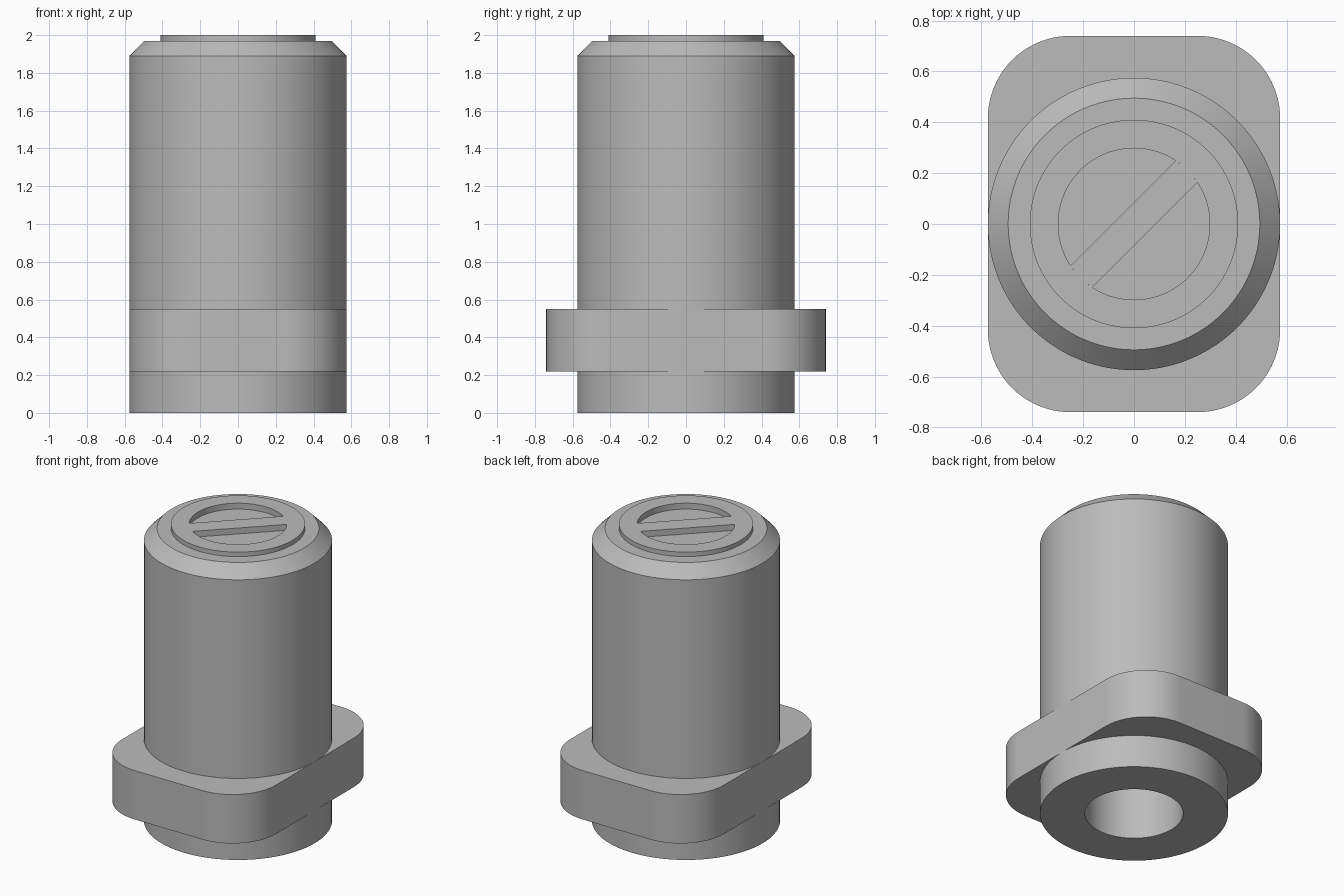
import bpy
import bmesh
from math import sin, cos, pi, radians, asin
from mathutils import Vector

cube = bpy.data.objects.get("Cube")
if cube:
    bpy.data.objects.remove(cube, do_unlink=True)

grey = bpy.data.materials.new("plain grey")
grey.use_nodes = True
grey.diffuse_color = (0.5, 0.5, 0.5, 1)
grey.node_tree.nodes["Principled BSDF"].inputs["Base Color"].default_value = (0.5, 0.5, 0.5, 1)

BODY_R = 0.575
BORE_R = 0.3
RECESS_R = 0.298
RECESS_Z = 1.96
TOP = 2.0


def finish(name, bm):
    """Turn a bmesh into a smooth object with sharp edges kept."""
    bmesh.ops.remove_doubles(bm, verts=bm.verts, dist=1e-5)
    bmesh.ops.recalc_face_normals(bm, faces=bm.faces)
    mesh = bpy.data.meshes.new(name)
    bm.to_mesh(mesh)
    bm.free()
    mesh.materials.append(grey)
    obj = bpy.data.objects.new(name, mesh)
    bpy.context.collection.objects.link(obj)
    bpy.ops.object.select_all(action='DESELECT')
    obj.select_set(True)
    bpy.context.view_layer.objects.active = obj
    bpy.ops.object.shade_smooth_by_angle(angle=radians(30))
    return obj


def lathe(name, profile, steps=128):
    """Revolve a (radius, height) profile around the z axis."""
    bm = bmesh.new()
    verts = [bm.verts.new((r, 0, z)) for r, z in profile]
    edges = [bm.edges.new(pair) for pair in zip(verts, verts[1:])]
    bmesh.ops.spin(bm, geom=verts + edges, axis=(0, 0, 1), cent=(0, 0, 0),
                   angle=2 * pi, steps=steps, use_merge=True)
    return finish(name, bm)


# Body: blind bore below, chamfered shoulder, raised cap with a round recess
lathe("body", [
    (0, 1.4), (BORE_R, 1.4), (BORE_R, 0), (BODY_R, 0),
    (BODY_R, 1.89), (0.495, 1.97), (0.41, 1.97), (0.41, TOP),
    (RECESS_R, TOP), (RECESS_R, RECESS_Z), (0, RECESS_Z),
])

# Flange: rounded rectangle ring around the body, open in the middle
half_x, half_y, corner, arc_steps = BODY_R, 0.74, 0.325, 20
outline = []
for quarter, (sx, sy) in enumerate([(1, 1), (-1, 1), (-1, -1), (1, -1)]):
    centre = Vector((sx * (half_x - corner), sy * (half_y - corner), 0))
    for i in range(arc_steps + 1):
        a = (quarter + i / arc_steps) * pi / 2
        outline.append(centre + corner * Vector((cos(a), sin(a), 0)))

bm = bmesh.new()
low, high = Vector((0, 0, 0.22)), Vector((0, 0, 0.55))
rings = []
for p in outline:
    inner = p.normalized() * 0.5
    rings.append([bm.verts.new(v) for v in (p + low, p + high, inner + high, inner + low)])
for i, ring in enumerate(rings):
    following = rings[(i + 1) % len(rings)]
    for k in range(4):
        n = (k + 1) % 4
        bm.faces.new((ring[k], following[k], following[n], ring[n]))
finish("flange", bm)

# Bar: diagonal strip across the recess, with ends following its rim
half_width = 0.06
spread = asin(half_width / RECESS_R)
bm = bmesh.new()
ends = [pi / 4 + side + spread * t / 4 for side in (0, pi) for t in range(-4, 5)]
base = [bm.verts.new((RECESS_R * cos(a), RECESS_R * sin(a), RECESS_Z)) for a in ends]
face = bm.faces.new(base)
extruded = bmesh.ops.extrude_face_region(bm, geom=[face])
bmesh.ops.translate(bm, vec=(0, 0, TOP - RECESS_Z),
                    verts=[v for v in extruded["geom"] if isinstance(v, bmesh.types.BMVert)])
finish("cap_bar", bm)
